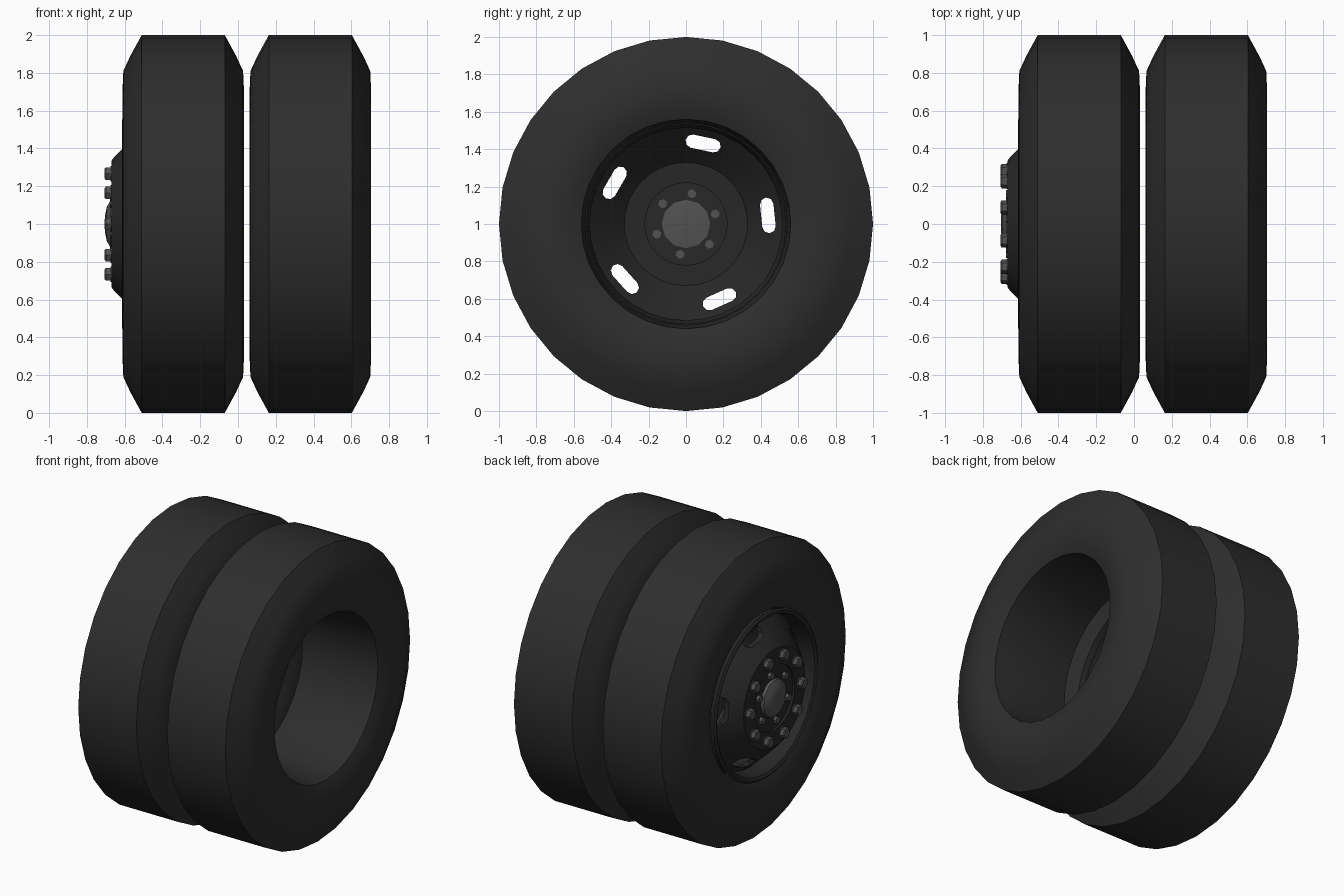
import bpy, bmesh, math
from mathutils import Vector

if "Cube" in bpy.data.objects:
    bpy.data.objects.remove(bpy.data.objects["Cube"])


def material(name, v):
    m = bpy.data.materials.new(name)
    m.diffuse_color = (v, v, v, 1)
    m.use_nodes = True
    m.node_tree.nodes["Principled BSDF"].inputs["Base Color"].default_value = m.diffuse_color
    return m


RUBBER = material("black rubber", 0.027)
RIM = material("dark painted steel", 0.021)
STEEL = material("grey steel", 0.085)


def lathe(name, profile, n, mat, closed=False, centres=((0, 0),), turn=0.0, smooth=30, face_out=False):
    """Spin (x, radius) points about axes parallel to x, at (y, height above hub)."""
    bm = bmesh.new()
    for cy, cz in centres:
        rings = []
        for x, r in profile:
            rings.append([bm.verts.new((x, cy + r * math.cos(turn + 2 * math.pi * i / n),
                                        1 + cz + r * math.sin(turn + 2 * math.pi * i / n)))
                          for i in range(n)])
        pairs = list(zip(rings, rings[1:])) + ([(rings[-1], rings[0])] if closed else [])
        for a, b in pairs:
            for i in range(n):
                j = (i + 1) % n
                bm.faces.new((a[i], a[j], b[j], b[i]))
    bmesh.ops.remove_doubles(bm, verts=bm.verts, dist=1e-5)
    bmesh.ops.recalc_face_normals(bm, faces=bm.faces)
    if face_out:
        bm.normal_update()
        for f in bm.faces:
            if f.normal.x > 0:
                f.normal_flip()
    me = bpy.data.meshes.new(name)
    bm.to_mesh(me)
    bm.free()
    me.materials.append(mat)
    ob = bpy.data.objects.new(name, me)
    bpy.context.collection.objects.link(ob)
    if smooth:
        smooth_shade(ob, smooth)
    return ob


def activate(ob):
    bpy.ops.object.select_all(action='DESELECT')
    ob.select_set(True)
    bpy.context.view_layer.objects.active = ob


def smooth_shade(ob, deg):
    activate(ob)
    bpy.ops.object.shade_smooth_by_angle(angle=math.radians(deg))


def circle(count, radius, start=0.0):
    return [(radius * math.cos(start + 2 * math.pi * k / count),
             radius * math.sin(start + 2 * math.pi * k / count)) for k in range(count)]


# twin tyres
half = [(0.22, 1.0), (0.28, 0.89), (0.317, 0.81), (0.322, 0.70), (0.31, 0.62), (0.285, 0.56), (0, 0.54)]
tyre = half + [(-x, r) for x, r in reversed(half[:-1])]
for name, cx in (("outer_tyre", -0.29), ("inner_tyre", 0.383)):
    lathe(name, [(cx + x, r) for x, r in tyre], 32, RUBBER, closed=True, smooth=28)

# rim barrel with rolled lip
lathe("rim_barrel", [(-0.605, 0.565), (-0.615, 0.55), (-0.605, 0.53), (-0.56, 0.52), (-0.10, 0.515),
                     (-0.04, 0.535), (-0.04, 0.55), (-0.10, 0.53), (-0.56, 0.535)], 32, RIM, closed=True)

# dished wheel disc
disc = lathe("wheel_disc", [(-0.67, 0.22), (-0.67, 0.335), (-0.655, 0.355), (-0.61, 0.40),
                            (-0.53, 0.48), (-0.48, 0.525), (-0.45, 0.525), (-0.50, 0.47),
                            (-0.59, 0.385), (-0.64, 0.33), (-0.645, 0.22)], 32, RIM, closed=True, smooth=0)

# hand holes: five rounded slots cut through the disc
bm = bmesh.new()
for cy, cz in circle(5, 0.44, math.radians(78)):
    radial = Vector((0, cy, cz)).normalized()
    tangent = Vector((0, -radial.z, radial.y))
    outline = []
    for side in (1, -1):
        for k in range(5):
            a = -math.pi / 2 + math.pi * k / 4
            outline.append((side * (0.06 + 0.036 * math.cos(a)), side * 0.036 * math.sin(a)))
    rings = [[bm.verts.new(Vector((x, cy, 1 + cz)) + tangent * t + radial * r) for t, r in outline]
             for x in (-0.8, -0.3)]
    bm.faces.new(rings[0])
    bm.faces.new(rings[1][::-1])
    for i in range(10):
        j = (i + 1) % 10
        bm.faces.new((rings[0][i], rings[1][i], rings[1][j], rings[0][j]))
bmesh.ops.recalc_face_normals(bm, faces=bm.faces)
me = bpy.data.meshes.new("slot_cutter")
bm.to_mesh(me)
bm.free()
cutter = bpy.data.objects.new("slot_cutter", me)
bpy.context.collection.objects.link(cutter)
cutter.hide_render = True
activate(disc)
mod = disc.modifiers.new("hand_holes", 'BOOLEAN')
mod.object = cutter
mod.operation = 'DIFFERENCE'
mod.solver = 'EXACT'
bpy.ops.object.modifier_apply(modifier=mod.name)
bpy.data.objects.remove(cutter)
smooth_shade(disc, 30)

# hub flange plate (one-sided, facing outward) and hub cap
lathe("hub_flange", [(-0.655, 0.22), (-0.655, 0)], 32, RIM, face_out=True)
lathe("hub_cap", [(-0.645, 0), (-0.645, 0.09), (-0.65, 0.13), (-0.675, 0.125), (-0.695, 0.09), (-0.703, 0.05),
                  (-0.703, 0)], 12, STEEL, smooth=35)

# ten wheel nuts on washers
ring = circle(10, 0.28)
lathe("nut_washers", [(-0.665, 0), (-0.665, 0.042), (-0.676, 0.042), (-0.676, 0)], 12, STEEL, centres=ring)
lathe("wheel_nuts", [(-0.67, 0), (-0.67, 0.038), (-0.70, 0.038), (-0.706, 0.03), (-0.706, 0)], 6, STEEL,
      centres=ring, smooth=0)

# six small axle bolts
lathe("axle_bolts", [(-0.65, 0), (-0.65, 0.025), (-0.677, 0.025), (-0.677, 0)], 6, STEEL,
      centres=circle(6, 0.165, math.radians(79)), turn=0.3, smooth=0)
